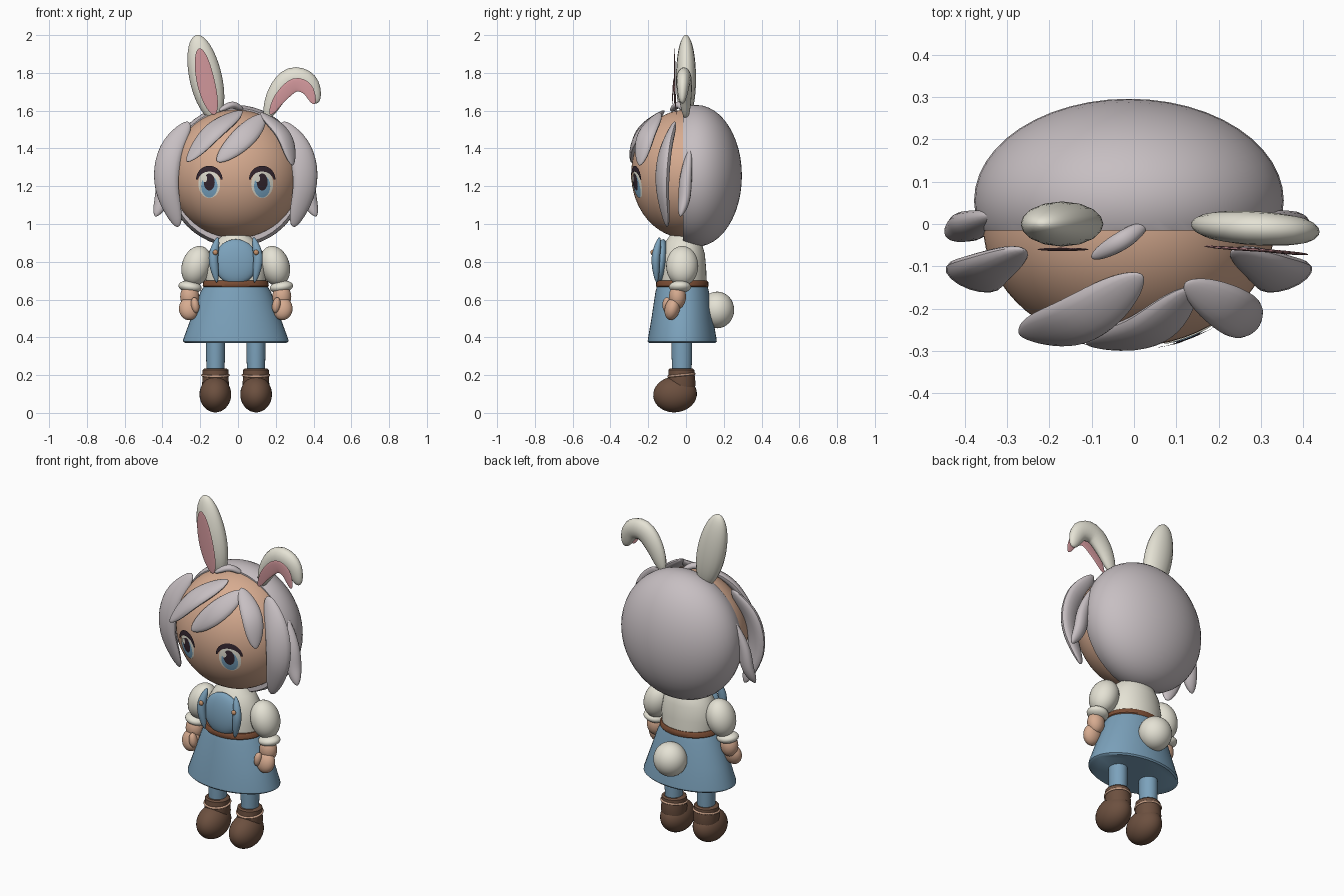
import bpy, bmesh
from math import sin, cos, pi, sqrt, radians
from mathutils import Vector, Matrix, Euler

cube = bpy.data.objects.get("Cube")
if cube:
    bpy.data.objects.remove(cube)

XC = -0.012                                   # body centre line
HEAD, HEAD_R = Vector((XC, 0, 1.265)), Vector((0.345, 0.29, 0.34))


def material(name, *rgb):
    m = bpy.data.materials.new(name)
    m.use_nodes = True
    m.diffuse_color = (*rgb, 1)
    m.node_tree.nodes["Principled BSDF"].inputs["Base Color"].default_value = (*rgb, 1)
    return m


skin = material("skin", 0.68, 0.41, 0.28)
hair = material("silver hair", 0.57, 0.52, 0.54)
cream = material("cream", 0.78, 0.76, 0.66)
blue = material("dusty blue", 0.20, 0.36, 0.50)
brown = material("shoe brown", 0.15, 0.08, 0.05)
leather = material("belt leather", 0.20, 0.075, 0.035)
pink = material("ear pink", 0.64, 0.31, 0.33)
dark = material("eye dark", 0.035, 0.02, 0.03)
iris = material("iris blue", 0.20, 0.40, 0.58)
tan = material("button tan", 0.56, 0.29, 0.15)


def finish(name, bm, mat):
    bmesh.ops.recalc_face_normals(bm, faces=bm.faces)
    me = bpy.data.meshes.new(name)
    bm.to_mesh(me)
    bm.free()
    me.materials.append(mat)
    me.shade_smooth()
    me.set_sharp_from_angle(angle=radians(40))
    ob = bpy.data.objects.new(name, me)
    bpy.context.collection.objects.link(ob)
    return ob


def ball(name, c, r, mat, rot=(0, 0, 0), cut_y=None, seg=32):
    bm = bmesh.new()
    m = Matrix.LocRotScale(Vector(c), Euler(rot), Vector(r))
    bmesh.ops.create_uvsphere(bm, u_segments=seg, v_segments=seg // 2, radius=1, matrix=m)
    if cut_y is not None:
        geom = bm.verts[:] + bm.edges[:] + bm.faces[:]
        cut = bmesh.ops.bisect_plane(bm, geom=geom, plane_co=(0, cut_y, 0),
                                     plane_no=(0, -1, 0), clear_outer=True)
        rim = [e for e in cut["geom_cut"] if isinstance(e, bmesh.types.BMEdge)]
        bmesh.ops.holes_fill(bm, edges=rim, sides=0)
    return finish(name, bm, mat)


def skin_rings(name, rings, mat):
    """Bridge closed rings of points and cap both ends."""
    bm = bmesh.new()
    loops = [[bm.verts.new(p) for p in ring] for ring in rings]
    n = len(loops[0])
    for a, b in zip(loops, loops[1:]):
        for i in range(n):
            bm.faces.new((a[i], a[(i + 1) % n], b[(i + 1) % n], b[i]))
    bm.faces.new(loops[0])
    bm.faces.new(loops[-1])
    return finish(name, bm, mat)


def loft(name, x, y, profile, mat, n=40):
    """Elliptical rings given as (z, x radius, y radius)."""
    skin_rings(name, [[(x + rx * cos(2 * pi * i / n), y + ry * sin(2 * pi * i / n), z)
                       for i in range(n)] for z, rx, ry in profile], mat)


def along(pts, t):
    """Smooth curve through the points."""
    p = [2 * pts[0] - pts[1], *pts, 2 * pts[-1] - pts[-2]]
    f = t * (len(pts) - 1)
    k = min(int(f), len(pts) - 2)
    u = f - k
    a, b, c, d = p[k:k + 4]
    return 0.5 * (2 * b + (c - a) * u + (2 * a - 5 * b + 4 * c - d) * u * u
                  + (3 * b - a - 3 * c + d) * u ** 3)


def leaf(name, pts, width, thick, mat, normal=None, point=0.5, steps=24, n=16):
    """Flattened tapering tuft; without a normal it lies flat against the head."""
    pts = [Vector(p) for p in pts]
    rings = []
    for i in range(steps + 1):
        t = 0.5 - 0.499 * cos(pi * i / steps)
        c = along(pts, t)
        tang = (along(pts, t + 0.001) - along(pts, t - 0.001)).normalized()
        nor = Vector(normal) if normal else c - HEAD
        nor = (nor - tang * nor.dot(tang)).normalized()
        side = tang.cross(nor)
        w = (4 * t * (1 - t)) ** point
        rings.append([c + side * width * w * cos(2 * pi * j / n)
                      + nor * thick * w * sin(2 * pi * j / n) for j in range(n)])
    return skin_rings(name, rings, mat)


def face_patch(name, x, z, rx, rz, lift, mat, band=1.0, a1=2 * pi, n=32, k=5):
    """Painted shape laid on the face; band below 1 makes a tapering crescent."""
    bm = bmesh.new()
    grid = []
    for i in range(n + 1):
        a = a1 * i / n
        inner = 0.001 if band == 1 else 1 - band * (0.3 + 0.7 * sin(a))
        row = []
        for j in range(k + 1):
            q = inner + (1 - inner) * j / k
            px, pz = x + rx * q * cos(a), z + rz * q * sin(a)
            d = 1 - ((px - HEAD.x) / HEAD_R.x) ** 2 - ((pz - HEAD.z) / HEAD_R.z) ** 2
            row.append(bm.verts.new((px, -HEAD_R.y * sqrt(max(d, 0)) - lift, pz)))
        grid.append(row)
    for r, s in zip(grid, grid[1:]):
        for j in range(k):
            bm.faces.new((r[j], r[j + 1], s[j + 1], s[j]))
    bm.normal_update()
    if sum(f.normal.y for f in bm.faces) > 0:
        bmesh.ops.reverse_faces(bm, faces=bm.faces)
    me = bpy.data.meshes.new(name)
    bm.to_mesh(me)
    bm.free()
    me.materials.append(mat)
    bpy.context.collection.objects.link(bpy.data.objects.new(name, me))


def torus(name, c, r, minor, mat, tilt=0):
    n = 32
    bpy.ops.mesh.primitive_torus_add(location=c, rotation=(tilt, 0, 0), major_radius=r,
                                     minor_radius=minor, major_segments=n, minor_segments=8)
    ob = bpy.context.object
    ob.name = name
    ob.data.materials.append(mat)
    ob.data.shade_smooth()


# Head and back hair
ball("head", HEAD, HEAD_R, skin, seg=64)
ball("back_hair", (XC, 0.055, 1.255), (0.366, 0.241, 0.375), hair, cut_y=-0.015, seg=48)
loft("neck", XC, -0.01, [(0.88, 0.06, 0.06), (0.98, 0.06, 0.06)], skin)

# Fringe and crown tuft
leaf("fringe_right", [(0.02, -0.12, 1.6), (-0.13, -0.225, 1.49), (-0.27, -0.262, 1.33)],
     0.066, 0.025, hair, point=0.6)
leaf("fringe_middle", [(0.14, -0.15, 1.58), (0.03, -0.25, 1.46), (-0.11, -0.285, 1.33)],
     0.064, 0.025, hair, point=0.6)
leaf("fringe_left", [(0.12, -0.14, 1.59), (0.24, -0.21, 1.47), (0.29, -0.245, 1.31)],
     0.058, 0.025, hair, point=0.6)
leaf("crown_tuft", [(0.03, 0, 1.6), (-0.03, -0.04, 1.63), (-0.1, -0.08, 1.6)],
     0.022, 0.018, hair)

# Ears
front = (0, -1, 0)
leaf("right_ear", [(-0.12, 0, 1.55), (-0.17, 0, 1.77), (-0.22, 0, 2.0)],
     0.086, 0.053, cream, front)
leaf("right_inner_ear", [(-0.125, -0.06, 1.58), (-0.17, -0.06, 1.75), (-0.205, -0.06, 1.93)],
     0.047, 0.004, pink, front)
leaf("left_ear", [(0.15, 0, 1.56), (0.21, -0.005, 1.69), (0.285, -0.01, 1.765),
                  (0.37, -0.015, 1.745), (0.42, -0.02, 1.64)], 0.062, 0.04, cream, front, 0.45)
leaf("left_inner_ear", [(0.17, -0.052, 1.58), (0.225, -0.057, 1.67), (0.3, -0.062, 1.735),
                        (0.365, -0.068, 1.715), (0.405, -0.073, 1.635)],
     0.036, 0.004, pink, front)

# Torso, belt, skirt, bib and tail
loft("shirt", XC, -0.015, [(0.66, 0.155, 0.125), (0.76, 0.165, 0.122), (0.84, 0.15, 0.115),
                           (0.9, 0.115, 0.098), (0.94, 0.07, 0.07)], cream)
loft("belt", XC, -0.02, [(0.665, 0.168, 0.134), (0.672, 0.175, 0.139), (0.692, 0.172, 0.138),
                         (0.7, 0.165, 0.132)], leather)
loft("skirt", XC, -0.02, [(0.685, 0.16, 0.13), (0.64, 0.187, 0.142), (0.5, 0.238, 0.163),
                          (0.39, 0.278, 0.182), (0.378, 0.279, 0.183), (0.37, 0.268, 0.176)], blue)
ball("bib", (XC, -0.13, 0.8), (0.116, 0.037, 0.12), blue, rot=(-0.08, 0, 0))
ball("tail", (XC, 0.165, 0.545), (0.094, 0.09, 0.097), cream)

# Paired parts
for s, side in ((-1, "right"), (1, "left")):
    def at(dx, y, z):
        return (XC + s * dx, y, z)

    leaf(side + "_side_lock", [at(0.25, -0.06, 1.54), at(0.345, -0.11, 1.38),
                               at(0.365, -0.125, 1.2), at(0.305, -0.1, 0.985)],
         0.07, 0.032, hair, (s * 0.35, -1, 0))
    leaf(side + "_back_lock", [at(0.32, 0.02, 1.4), at(0.368, 0, 1.25),
                               at(0.39, -0.01, 1.13), at(0.425, -0.03, 1.04)],
         0.045, 0.032, hair, (s * 0.4, -1, 0), 0.6)

    ex = XC + s * 0.14
    face_patch(side + "_eye_white", ex, 1.212, 0.058, 0.075, 0.003, cream)
    face_patch(side + "_iris", ex, 1.2, 0.043, 0.06, 0.005, iris)
    face_patch(side + "_pupil", ex, 1.222, 0.029, 0.045, 0.007, dark)
    face_patch(side + "_eyelash", ex, 1.235, 0.07, 0.073, 0.008, dark, 0.42, pi)
    face_patch(side + "_eye_glint", ex - 0.024, 1.24, 0.013, 0.018, 0.009, cream)

    leaf(side + "_strap", [at(0.095, -0.14, 0.93), at(0.118, -0.16, 0.82),
                           at(0.1, -0.155, 0.69)], 0.025, 0.022, blue, front, 0.6)
    ball(side + "_button", at(0.108, -0.178, 0.85), (0.014, 0.01, 0.014), tan, seg=16)

    ball(side + "_sleeve", at(0.207, -0.02, 0.778), (0.078, 0.085, 0.108), cream, (0, -s * 0.3, 0))
    ball(side + "_cuff", at(0.242, -0.032, 0.667), (0.062, 0.058, 0.032), cream, (0, -s * 0.15, 0))
    ball(side + "_forearm", at(0.244, -0.045, 0.615), (0.05, 0.045, 0.065), skin)
    ball(side + "_hand", at(0.247, -0.072, 0.552), (0.054, 0.04, 0.062), skin, (-0.25, 0, 0))
    ball(side + "_thumb", at(0.215, -0.1, 0.57), (0.022, 0.025, 0.042), skin, (0, s * 0.15, 0))

    loft(side + "_leg", XC + s * 0.107, -0.022, [(0.18, 0.046, 0.05), (0.3, 0.05, 0.054),
                                                 (0.42, 0.05, 0.054)], blue)
    ball(side + "_shoe", at(0.108, -0.058, 0.098), (0.084, 0.116, 0.095), brown, (0.1, 0, 0))
    loft(side + "_ankle", XC + s * 0.107, -0.024, [(0.1, 0.06, 0.06), (0.15, 0.071, 0.075),
         (0.2, 0.068, 0.07), (0.228, 0.068, 0.068), (0.236, 0.058, 0.06)], brown)
    torus(side + "_ankle_ring", at(0.107, -0.024, 0.2), 0.07, 0.006, skin, 0.1)
